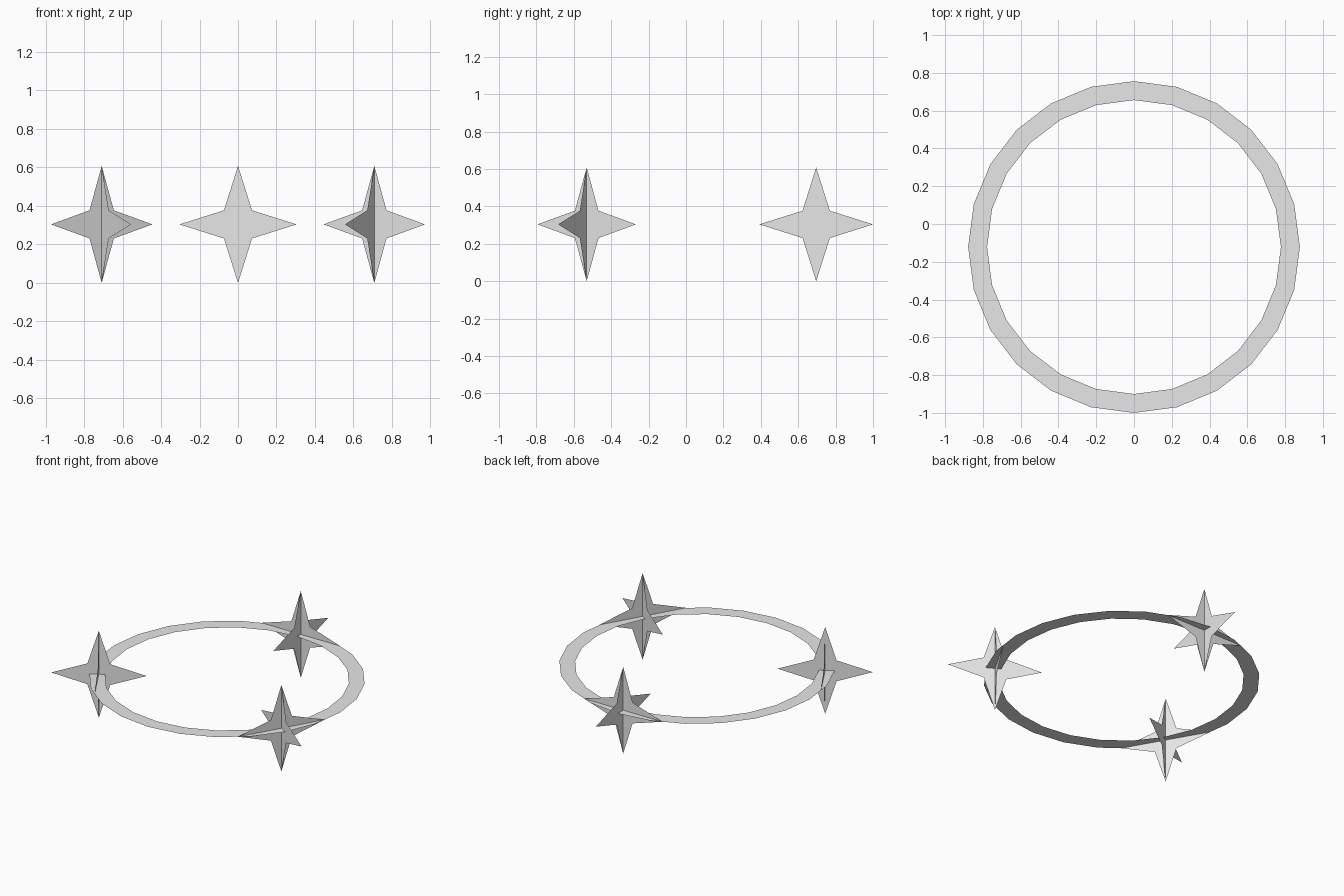
import bpy
import bmesh
from math import sin, cos, pi, radians
from mathutils import Matrix, Vector

cube = bpy.data.objects.get("Cube")
if cube:
    bpy.data.objects.remove(cube, do_unlink=True)

CENTRE = Vector((0, -0.122, 0.304))
RING_OUTER, RING_INNER, SIDES = 0.878, 0.778, 24
ORBIT = 0.818               # distance of the stars from the ring centre
TIP, NOTCH = 0.304, 0.073   # star tip reach and inner corner offset

grey = bpy.data.materials.new("light_grey")
grey.use_nodes = True
grey.diffuse_color = (0.8, 0.8, 0.8, 1)
grey.node_tree.nodes["Principled BSDF"].inputs["Base Color"].default_value = (0.8, 0.8, 0.8, 1)


def add_object(name, bm, location):
    mesh = bpy.data.meshes.new(name)
    bm.to_mesh(mesh)
    bm.free()
    mesh.materials.append(grey)
    obj = bpy.data.objects.new(name, mesh)
    obj.location = location
    bpy.context.collection.objects.link(obj)
    return obj


# Flat ring band
bm = bmesh.new()
loops = []
for radius in (RING_INNER, RING_OUTER):
    loops.append([bm.verts.new((radius * cos(2 * pi * i / SIDES),
                                radius * sin(2 * pi * i / SIDES), 0))
                  for i in range(SIDES)])
inner, outer = loops
for i in range(SIDES):
    j = (i + 1) % SIDES
    bm.faces.new((inner[i], outer[i], outer[j], inner[j]))
add_object("ring", bm, CENTRE)


def star_sheet(bm, turn):
    """Upright four-pointed star sheet, turned about its vertical axis."""
    rot = Matrix.Rotation(turn, 3, 'Z')
    hub = bm.verts.new((0, 0, 0))
    rim = []
    for k in range(4):
        quarter = Matrix.Rotation(k * pi / 2, 3, 'Y')
        for point in ((TIP, 0, 0), (NOTCH, 0, -NOTCH)):
            rim.append(bm.verts.new(rot @ quarter @ Vector(point)))
    # One kite per point, meeting at the hub
    for k in range(0, 8, 2):
        bm.faces.new((hub, rim[k - 1], rim[k], rim[k + 1]))


# Three stars, each made of two crossed sheets
for name, degrees in (("back_star", 90), ("right_star", 210), ("left_star", 330)):
    angle = radians(degrees)
    bm = bmesh.new()
    star_sheet(bm, 0)
    star_sheet(bm, pi / 2)
    star = add_object(name, bm, CENTRE + Vector((cos(angle), sin(angle), 0)) * ORBIT)
    star.rotation_euler.z = angle
